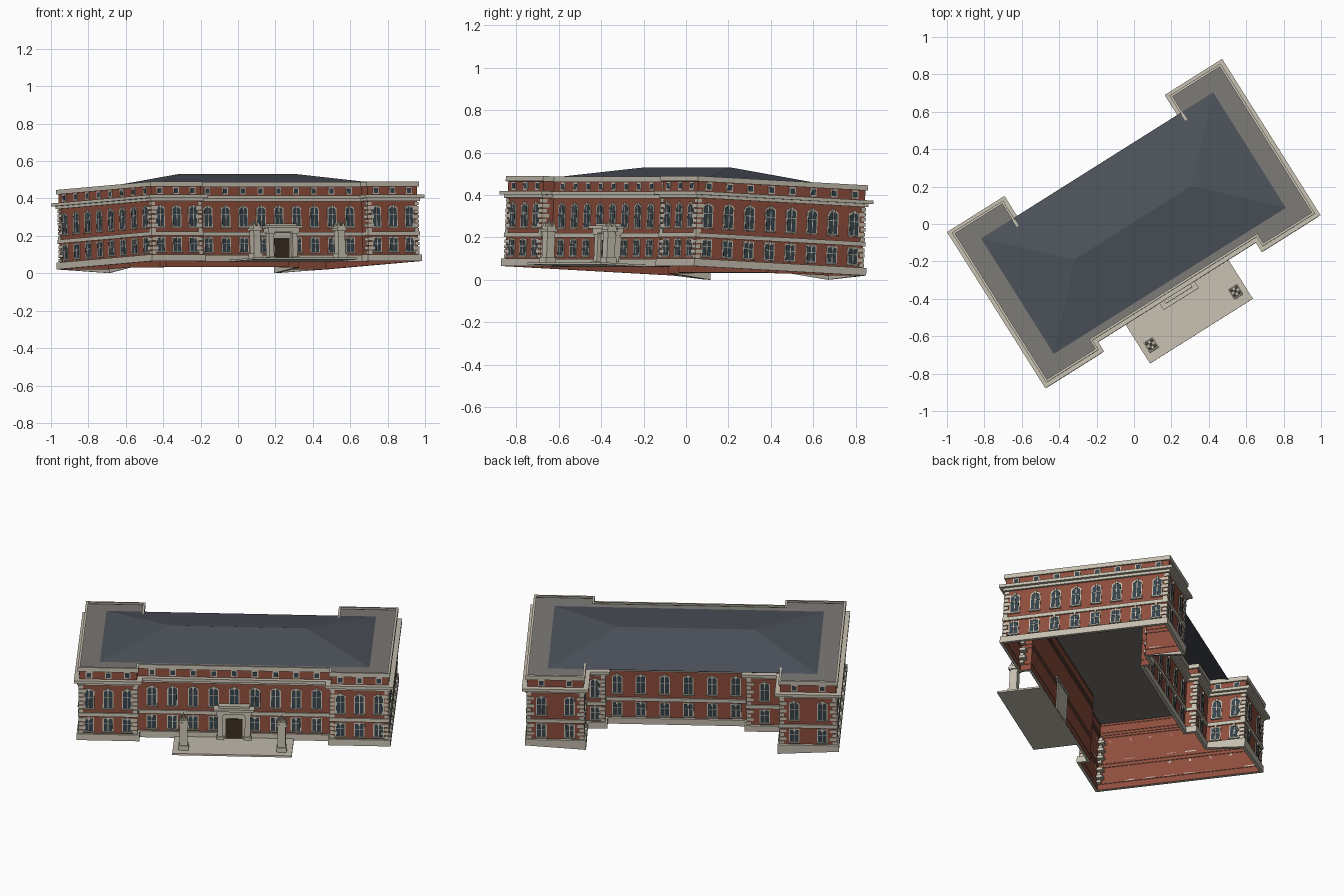
import bpy, bmesh, math
from mathutils import Matrix, Vector

if "Cube" in bpy.data.objects:
    bpy.data.objects.remove(bpy.data.objects["Cube"])

# Building is turned on plan and leans slightly with the site
M = (Matrix.Translation((0, 0, 0.0425)) @ Matrix.Rotation(math.radians(32.2), 4, 'Z')
     @ Matrix.Rotation(-0.047, 4, 'X') @ Matrix.Translation((0, -0.014, 0)))


def mat(name, c):
    m = bpy.data.materials.new(name)
    m.diffuse_color = (*c, 1)
    m.use_nodes = True
    m.node_tree.nodes["Principled BSDF"].inputs["Base Color"].default_value = m.diffuse_color
    return m


BRICK = mat("brick", (0.27, 0.075, 0.045))
STONE = mat("stone", (0.56, 0.52, 0.43))
SLATE = mat("slate", (0.075, 0.085, 0.105))
DECK = mat("deck", (0.20, 0.19, 0.175))
GLASS = mat("glass", (0.035, 0.055, 0.07))
DOOR = mat("door", (0.04, 0.025, 0.015))


def finish(name, bm, m):
    bm.transform(M)
    me = bpy.data.meshes.new(name)
    bm.to_mesh(me)
    bm.free()
    me.materials.append(m)
    ob = bpy.data.objects.new(name, me)
    bpy.context.collection.objects.link(ob)
    return ob


def box(bm, c, s, ang=0):
    mx = Matrix.Translation(c) @ Matrix.Rotation(ang, 4, 'Z') @ Matrix.Diagonal((*s, 1))
    bmesh.ops.create_cube(bm, size=1, matrix=mx)


# Footprint, anticlockwise from the front left corner
P = [Vector(p) for p in [
    (-.84, -.465), (-.527, -.465), (-.527, -.405), (.527, -.405), (.527, -.465), (.84, -.465),
    (.84, .465), (.535, .465), (.535, .25), (.43, .25), (.43, .19), (-.345, .19),
    (-.345, .25), (-.535, .25), (-.535, .465), (-.84, .465)]]
N = len(P)
BAYS = [3, 0, 9, 0, 3, 8, 2, 2, 1, 0, 6, 0, 1, 2, 2, 8]
COURT = range(8, 13)


def normal(i):
    d = (P[(i + 1) % N] - P[i % N]).normalized()
    return Vector((d.y, -d.x))


def offset(off):
    return [P[i] + off * (normal(i - 1 + N) + normal(i)) for i in range(N)]


def band(name, z0, z1, off, m, drop=()):
    # Strip following the footprint, returned to the wall at top and bottom
    bm = bmesh.new()
    inner, outer = offset(-0.004), offset(off)
    zs = [z0 - (0.02 if i in drop else 0) for i in range(N)]
    rings = [[bm.verts.new((*outer[i], zs[i])) for i in range(N)],
             [bm.verts.new((*outer[i], z1)) for i in range(N)]]
    if off:
        rings.insert(0, [bm.verts.new((*inner[i], zs[i])) for i in range(N)])
        rings.append([bm.verts.new((*inner[i], z1)) for i in range(N)])
    for a, b in zip(rings, rings[1:]):
        for i in range(N):
            j = (i + 1) % N
            bm.faces.new((a[i], a[j], b[j], b[i]))
    finish(name, bm, m)


band("brick_walls", 0.0, 0.415, 0, BRICK)
band("plinth", 0.0, 0.036, 0.014, STONE, drop=(7, 14))
band("belt_course", 0.137, 0.158, 0.008, STONE)
band("cornice_lower", 0.322, 0.337, 0.012, STONE)
band("cornice_upper", 0.337, 0.354, 0.029, STONE)
band("parapet_cap", 0.400, 0.425, 0.009, STONE)

# Flat roof ring
bm = bmesh.new()
bm.faces.new([bm.verts.new((*p, 0.414)) for p in offset(0)])
finish("roof_deck", bm, DECK)

# Hipped roof, open below
bm = bmesh.new()
a, b, c, d = [bm.verts.new((x * .733, y * .365, .415)) for x, y in ((-1, -1), (1, -1), (1, 1), (-1, 1))]
e, f = [bm.verts.new((x, 0, .488)) for x in (-.37, .37)]
for q in ((a, b, f, e), (b, c, f), (c, d, e, f), (d, a, e)):
    bm.faces.new(q)
finish("hip_roof", bm, SLATE)

# Windows
trim, glass = bmesh.new(), bmesh.new()


def panel(bm, o, t, n, w, z0, z1, rise, d0, d1):
    # Upright panel with a segmental head, standing from depth d0 to d1
    pts = [(-w / 2, z0), (w / 2, z0)]
    k = 6 if rise else 1
    for i in range(k + 1):
        s = 1 - 2 * i / k
        pts.append((s * w / 2, z1 - rise * s * s))
    ring = []
    for dep in (d0, d1):
        ring.append([bm.verts.new((*(o + t * s + n * dep), z)) for s, z in pts])
    bm.faces.new(ring[1])
    for i in range(len(pts)):
        j = (i + 1) % len(pts)
        bm.faces.new((ring[0][i], ring[0][j], ring[1][j], ring[1][i]))


def window(o, t, n, w, z0, z1, rise):
    f = 0.006
    ang = math.atan2(t.y, t.x)
    panel(trim, o, t, n, w + 2 * f, z0 - f, z1 + f, rise, 0, .003)
    panel(glass, o, t, n, w, z0, z1, rise, .003, .0045)
    p = o + n * .0045
    if z1 - z0 > .05:
        box(trim, (*p, (z0 + z1) / 2), (.004, .003, z1 - z0 - .002), ang)
        box(trim, (*p, z0 + .6 * (z1 - z0)), (w, .003, .003), ang)
        box(trim, (*(o + n * .005), z0 - f), (w + .018, .010, .006), ang)
        box(trim, (*(o + n * .005), z1 + f * .6), (.012, .010, .016), ang)


for i, k in enumerate(BAYS):
    A, B = P[i], P[(i + 1) % N]
    t, n = (B - A).normalized(), normal(i)
    L = (B - A).length
    for j in range(k):
        o = A + t * (L * (j + .5) / k if k < 9 else L / 2 + (j - 4) * .112)
        window(o, t, n, .046, .187, .292, .013)
        if not (k == 9 and j == 4):
            window(o, t, n, .046, .052, .123, 0)
        if i not in COURT:
            window(o, t, n, .024, .365, .391, 0)
finish("window_trim", trim, STONE)
finish("window_glass", glass, GLASS)

# Corner quoins
bm = bmesh.new()
for i in (0, 1, 4, 5, 6, 7, 9, 12, 14, 15):
    u = (P[i - 1] - P[i]).normalized()
    v = (P[(i + 1) % N] - P[i]).normalized()
    for z0, count in ((.047, 4), (.168, 7)):
        for j in range(count):
            s = .040 if j % 2 else .026
            box(bm, (*(P[i] + (u + v) * (s / 2 - .005)), z0 + j * .0235), (s, s, .017))
finish("quoins", bm, STONE)

# Entrance surround
bm = bmesh.new()
box(bm, (0, -.414, .085), (.17, .03, .17))
for s in (-1, 1):
    box(bm, (s * .074, -.434, .012), (.042, .040, .024))
    box(bm, (s * .074, -.432, .085), (.030, .028, .15))
    box(bm, (s * .074, -.434, .153), (.040, .038, .012))
box(bm, (0, -.428, .167), (.196, .052, .022))
box(bm, (0, -.434, .184), (.222, .070, .013))
box(bm, (0, -.424, .196), (.17, .045, .012))
finish("entrance_surround", bm, STONE)
bm = bmesh.new()
box(bm, (0, -.429, .066), (.094, .006, .116))
finish("entrance_door", bm, DOOR)

# Forecourt terrace
bm = bmesh.new()
box(bm, (0, -.535, .004), (.65, .258, .010))
finish("terrace", bm, STONE)

# Free standing piers with finials
bm = bmesh.new()
for s in (-1, 1):
    x, y = s * .267, -.588
    for z, w, h in ((.02, .056, .03), (.095, .043, .13), (.163, .058, .012), (.176, .048, .014)):
        box(bm, (x, y, z), (w, w, h))
    for dx, dy, h in ((0, 0, .036), (-1, -1, .022), (1, -1, .022), (1, 1, .022), (-1, 1, .022)):
        bmesh.ops.create_cone(bm, cap_ends=True, segments=6, radius1=.009, radius2=.002, depth=h,
                              matrix=Matrix.Translation((x + dx * .015, y + dy * .015, .183 + h / 2)))
finish("gate_piers", bm, STONE)
